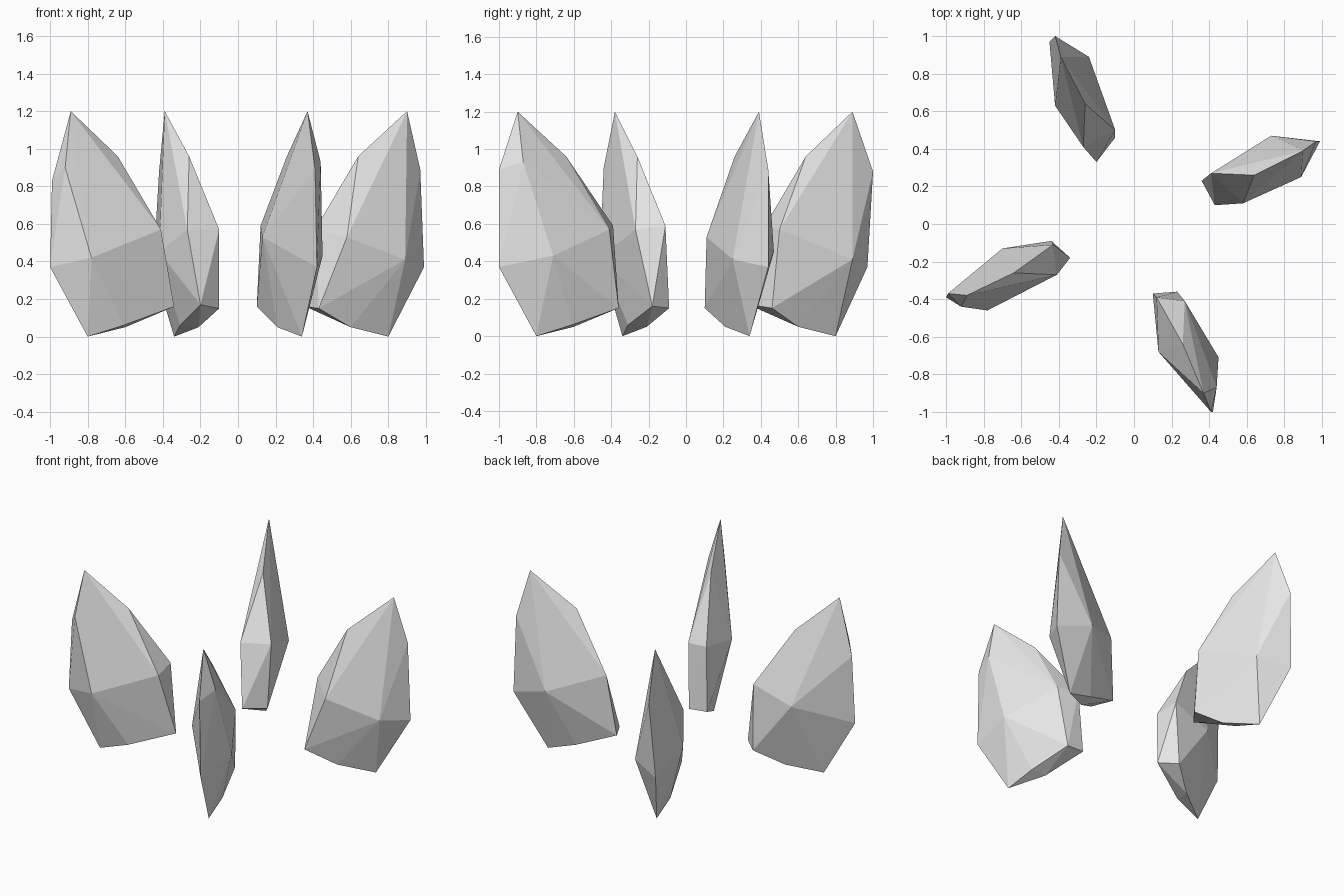
import bpy
import bmesh
import math
from mathutils import Matrix, Vector

# remove the default cube only
default_cube = bpy.data.objects.get("Cube")
if default_cube is not None:
    bpy.data.objects.remove(default_cube, do_unlink=True)


def make_material(name, colour):
    material = bpy.data.materials.new(name)
    material.use_nodes = True
    material.diffuse_color = colour
    shader = next(n for n in material.node_tree.nodes if n.type == "BSDF_PRINCIPLED")
    shader.inputs["Base Color"].default_value = colour
    shader.inputs["Roughness"].default_value = 0.5
    return material


def convex_shard(name, corners, turn, material):
    """Wrap a faceted stone round its corners and turn it about the centre."""
    mesh = bpy.data.meshes.new(name)
    bm = bmesh.new()
    for corner in corners:
        bm.verts.new(Vector(corner))
    result = bmesh.ops.convex_hull(bm, input=list(bm.verts))
    loose = {g for g in result["geom_interior"] + result["geom_unused"]
             if isinstance(g, bmesh.types.BMVert)}
    bmesh.ops.delete(bm, geom=list(loose), context="VERTS")
    bmesh.ops.transform(bm, matrix=Matrix.Rotation(turn, 4, "Z"), verts=list(bm.verts))
    bmesh.ops.recalc_face_normals(bm, faces=list(bm.faces))
    bm.to_mesh(mesh)
    bm.free()
    mesh.materials.append(material)
    shard = bpy.data.objects.new(name, mesh)
    bpy.context.collection.objects.link(shard)
    return shard


stone_grey = make_material("stone grey", (0.8, 0.8, 0.8, 1.0))

# corners every shard shares: foot and upper inner shoulder
foot = [(.80, .34, 0), (.61, .31, .06), (.60, .21, .05)]
shoulder = [(.64, .26, .96), (.41, .27, .57)]

# corners that vary: tip, outer edge, broad faces, inner end
left_cut = [(.90, .39, 1.2), (.97, .44, .89), (.99, .44, .37), (.89, .25, .41),
            (.73, .47, .45), (.58, .11, .53), (.43, .10, .15), (.36, .23, .16)]
back_cut = [(.89, .39, 1.2), (1, .42, .88), (.97, .45, .37), (.89, .24, .41),
            (.63, .42, .45), (.50, .10, .57), (.46, .10, .15), (.33, .20, .17)]
right_cut = [(.89, .38, 1.2), (.99, .37, .83), (.92, .44, .90), (1, .39, .37),
             (.78, .46, .42), (.70, .13, .50), (.43, .11, .59), (.44, .09, .15),
             (.34, .18, .16)]
front_cut = [(.90, .37, 1.2), (1, .41, .89), (.87, .44, .93), (1, .42, .37),
             (.71, .45, .43), (.68, .13, .53), (.39, .12, .59), (.37, .10, .16),
             (.36, .23, .15)]

# four shards standing in a ring, a quarter turn apart
cuts = {"left_shard": left_cut, "back_shard": back_cut,
        "right_shard": right_cut, "front_shard": front_cut}
for step, (name, cut) in enumerate(cuts.items()):
    convex_shard(name, foot + shoulder + cut, step * math.pi / 2, stone_grey)
